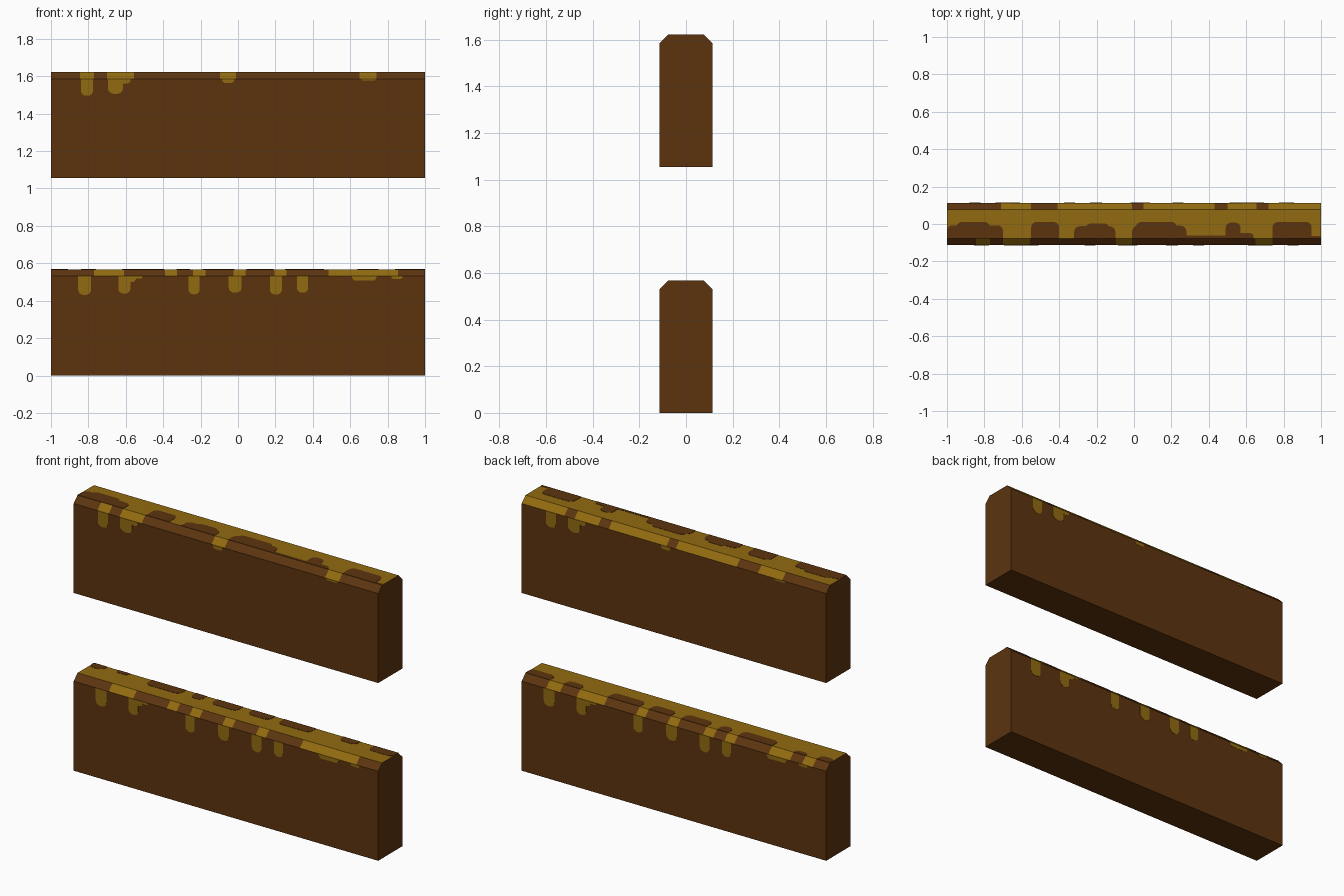
import bpy, bmesh, math
from mathutils import Vector

if "Cube" in bpy.data.objects:
    bpy.data.objects.remove(bpy.data.objects["Cube"])

W, H, C = 0.113, 0.567, 0.036      # half thickness, board height, chamfer
UP = 1.055                         # base of the upper board


def material(name, rgb):
    m = bpy.data.materials.new(name)
    m.diffuse_color = (*rgb, 1)
    m.use_nodes = True
    m.node_tree.nodes["Principled BSDF"].inputs["Base Color"].default_value = m.diffuse_color
    return m


BROWN = material("brown wood", (0.107, 0.034, 0.0045))
GOLD = material("golden moss", (0.285, 0.147, 0.005))


def finish(bm, name, mats):
    me = bpy.data.meshes.new(name)
    bm.to_mesh(me)
    bm.free()
    for m in mats:
        me.materials.append(m)
    ob = bpy.data.objects.new(name, me)
    bpy.context.collection.objects.link(ob)


def board(name, z0, front_gold, back_gold):
    """Chamfered board; the top is gold, the chamfers are cut into coloured spans."""
    bm = bmesh.new()
    prof = [(-W, 0), (W, 0), (W, H - C), (W - C, H), (C - W, H), (-W, H - C)]
    face = bm.faces.new([bm.verts.new((-1, y, z0 + z)) for y, z in prof])
    ext = bmesh.ops.extrude_face_region(bm, geom=[face])["geom"]
    bmesh.ops.translate(bm, vec=(2, 0, 0),
                        verts=[v for v in ext if isinstance(v, bmesh.types.BMVert)])
    bmesh.ops.recalc_face_normals(bm, faces=bm.faces)
    for side, spans in ((-1, front_gold), (1, back_gold)):
        for x in [x for s in spans for x in s if abs(x) < 1]:
            strip = [f for f in bm.faces if f.normal.z > 0.3 and f.normal.y * side > 0.3]
            geom = set(strip)
            for f in strip:
                geom.update(f.edges)
                geom.update(f.verts)
            bmesh.ops.bisect_plane(bm, geom=list(geom), plane_co=(x, 0, 0),
                                   plane_no=(1, 0, 0), dist=1e-5)
        bm.normal_update()
        for f in bm.faces:
            if f.normal.z > 0.3 and f.normal.y * side > 0.3:
                x = f.calc_center_median().x
                f.material_index = int(any(a < x < b for a, b in spans))
    for f in bm.faces:
        if f.normal.z > 0.95:
            f.material_index = 1
    finish(bm, name, [BROWN, GOLD])


def blobs(name, mat, spans, origin, down, normal, flip=1):
    """Thin round-ended plates hanging from an edge: (x start, x end, length)."""
    bm = bmesh.new()
    o, d, n = Vector(origin), Vector(down), Vector(normal)
    for a, b, length in spans:
        r = min((b - a) * 0.42, length * 0.8, 0.03)
        pts = [(a, 0)]
        for cx, start in ((a + r, 180), (b - r, 90)):
            for i in range(5):
                t = math.radians(start - i * 22.5)
                pts.append((cx + r * math.cos(t), length - r + r * math.sin(t)))
        pts.append((b, 0))
        base = [o + Vector((x * flip, 0, 0)) + d * v for x, v in pts]
        lo = [bm.verts.new(p - n * 0.001) for p in base]
        hi = [bm.verts.new(p + n * 0.0015) for p in base]
        bm.faces.new(lo)
        bm.faces.new(hi)
        for i in range(len(lo)):
            j = (i + 1) % len(lo)
            bm.faces.new((lo[i], lo[j], hi[j], hi[i]))
    bmesh.ops.recalc_face_normals(bm, faces=bm.faces)
    finish(bm, name, [mat])


# boards with their chamfer colour spans
board("lower_board", 0,
      [(-0.77, -0.61), (-0.39, -0.325), (-0.24, -0.175), (-0.025, 0.04),
       (0.195, 0.26), (0.485, 0.855)],
      [(-0.91, -0.84), (-0.76, -0.62), (-0.395, -0.33), (-0.257, -0.19),
       (-0.02, 0.045), (0.19, 0.25), (0.46, 0.64), (0.75, 0.84)])
board("upper_board", UP,
      [(-0.845, -0.77), (-0.70, -0.555), (-0.095, -0.01), (0.65, 0.74)],
      [(-0.71, -0.55), (-0.41, -0.01), (0.05, 0.43), (0.50, 0.655), (0.72, 1)])

# moss drips, the same on the front and (turned half round) on the back
drips = {
    "lower": (0, [(-0.855, -0.785, 0.10), (-0.64, -0.575, 0.093), (-0.60, -0.545, 0.032),
                  (-0.58, -0.51, 0.013), (-0.265, -0.205, 0.097), (-0.05, 0.02, 0.088),
                  (0.17, 0.235, 0.098), (0.315, 0.375, 0.088), (0.61, 0.74, 0.024),
                  (0.82, 0.88, 0.014)]),
    "upper": (UP, [(-0.84, -0.775, 0.09), (-0.695, -0.615, 0.08), (-0.65, -0.575, 0.025),
                   (-0.085, -0.02, 0.022), (0.66, 0.735, 0.01)]),
}
for level, (z0, spans) in drips.items():
    for side, s in (("front", -1), ("back", 1)):
        blobs(f"{level}_{side}_drips", GOLD, spans, (0, s * W, z0 + H - C),
              (0, 0, -1), (0, s, 0), flip=-s)

# bare wood patches on the top faces
blobs("upper_top_bare_patches", BROWN,
      [(-1, -0.70, 0.07), (-0.95, -0.77, 0.088), (-0.55, -0.40, 0.088),
       (-0.32, -0.10, 0.065), (-0.26, -0.13, 0.08), (-0.01, 0.28, 0.068),
       (0.01, 0.23, 0.088), (0.26, 0.50, 0.016), (0.49, 0.64, 0.03),
       (0.49, 0.57, 0.085), (0.74, 0.95, 0.088), (0.94, 1, 0.014)],
      (0, C - W, UP + H), (0, 1, 0), (0, 0, 1))
blobs("lower_top_bare_patches", BROWN,
      [(-1, -0.91, 0.05), (-0.84, -0.76, 0.03), (-0.62, -0.395, 0.065),
       (-0.33, -0.257, 0.06), (-0.19, -0.02, 0.065), (0.045, 0.19, 0.06),
       (0.25, 0.46, 0.065), (0.64, 0.75, 0.05), (0.84, 1, 0.06)],
      (0, W - C, H), (0, -1, 0), (0, 0, 1))
